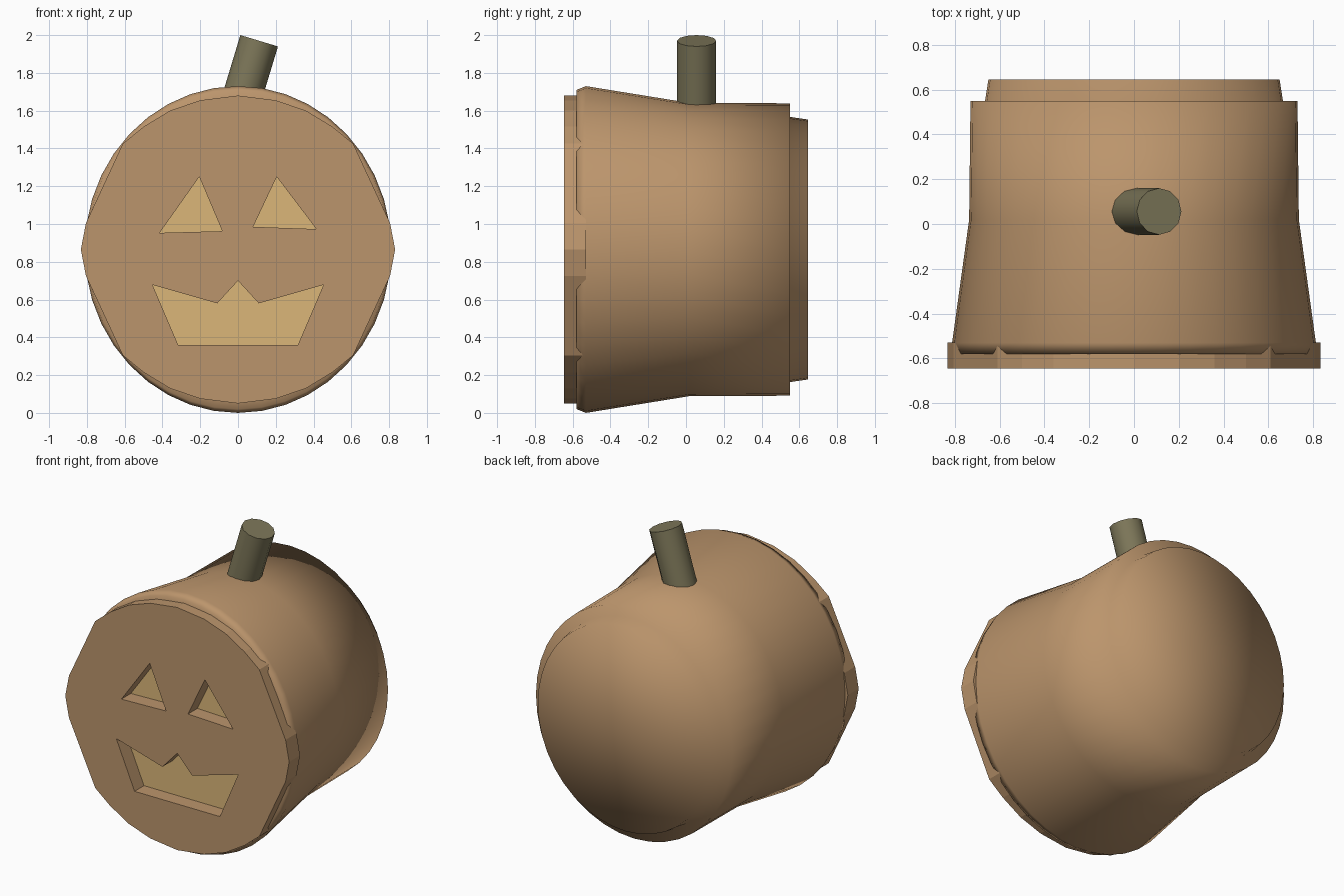
import bpy, bmesh, math
from mathutils import Vector

if "Cube" in bpy.data.objects:
    bpy.data.objects.remove(bpy.data.objects["Cube"])

ZC = 0.865  # height of the body axis


def material(name, rgb):
    m = bpy.data.materials.new(name)
    m.diffuse_color = (*rgb, 1)
    m.use_nodes = True
    m.node_tree.nodes["Principled BSDF"].inputs["Base Color"].default_value = m.diffuse_color
    return m


BROWN = material("pumpkin brown", (0.50, 0.30, 0.150))
TAN = material("carving tan", (0.71, 0.47, 0.190))
OLIVE = material("stem olive", (0.205, 0.184, 0.100))


def add_object(name, mesh, mat):
    ob = bpy.data.objects.new(name, mesh)
    bpy.context.collection.objects.link(ob)
    mesh.materials.clear()
    mesh.materials.append(mat)
    return ob


# Body: elliptical rings (half width, half height, y) lofted along y, fully smooth
rings = [(0.70, 0.74, -0.55), (0.80, 0.845, -0.58), (0.812, 0.865, -0.53),
         (0.736, 0.776, 0.02), (0.73, 0.774, 0.55), (0.665, 0.702, 0.55),
         (0.65, 0.688, 0.645)]
N = 40
bm = bmesh.new()
loops = [[bm.verts.new((a * math.sin(2 * math.pi * i / N), y,
                        ZC + b * math.cos(2 * math.pi * i / N))) for i in range(N)]
         for a, b, y in rings]
for l0, l1 in zip(loops, loops[1:]):
    for i in range(N):
        j = (i + 1) % N
        bm.faces.new((l0[i], l0[j], l1[j], l1[i]))
tip = bm.verts.new((0, 0.645, ZC))
for i in range(N):
    bm.faces.new((loops[-1][i], loops[-1][(i + 1) % N], tip))
bmesh.ops.recalc_face_normals(bm, faces=bm.faces)
if next(f for f in bm.faces if tip in f.verts).normal.y < 0:
    bmesh.ops.reverse_faces(bm, faces=bm.faces)
me = bpy.data.meshes.new("body")
bm.to_mesh(me)
bm.free()
me.shade_smooth()
add_object("body", me, BROWN)

# Face outlines in x, z
quarter = [(0.832, 0), (0.805, 0.14), (0.61, 0.56), (0.50, 0.65),
           (0.36, 0.735), (0.20, 0.79)]
upper = quarter + [(0, 0.815)] + [(-x, z) for x, z in reversed(quarter)]
outline = upper + [(x, -z) for x, z in reversed(upper[1:-1])]
outline = [(x, z + ZC) for x, z in outline]
eye_left = [(-0.415, 0.953), (-0.205, 1.25), (-0.083, 0.962)]
eye_right = [(0.08, 0.985), (0.205, 1.25), (0.415, 0.973)]
mouth = [(-0.453, 0.678), (-0.11, 0.58), (0, 0.70), (0.11, 0.58),
         (0.453, 0.678), (0.317, 0.36), (-0.317, 0.36)]

# Front plate: filled curve with the carvings as holes
cu = bpy.data.curves.new("front_plate", 'CURVE')
cu.dimensions = '2D'
cu.fill_mode = 'BOTH'
cu.extrude = 0.0575
for pts in (outline, eye_left, eye_right, mouth):
    sp = cu.splines.new('POLY')
    sp.points.add(len(pts) - 1)
    for p, (x, z) in zip(sp.points, pts):
        p.co = (x, z, 0, 1)
    sp.use_cyclic_u = True
tmp = bpy.data.objects.new("plate_curve", cu)
bpy.context.collection.objects.link(tmp)
bpy.context.view_layer.update()
dg = bpy.context.evaluated_depsgraph_get()
plate_mesh = bpy.data.meshes.new_from_object(tmp.evaluated_get(dg))
bpy.data.objects.remove(tmp)
bm = bmesh.new()
bm.from_mesh(plate_mesh)
bmesh.ops.remove_doubles(bm, verts=bm.verts, dist=0.0005)
for v in bm.verts:
    v.co = Vector((v.co.x, -0.5875 - v.co.z, v.co.y))
bmesh.ops.recalc_face_normals(bm, faces=bm.faces)
bm.to_mesh(plate_mesh)
bm.free()
plate_mesh.shade_flat()
add_object("front_plate", plate_mesh, BROWN)

# Lighter floors of the carvings
for name, pts in (("left_eye", eye_left), ("right_eye", eye_right), ("mouth", mouth)):
    bm = bmesh.new()
    f = bm.faces.new([bm.verts.new((x, -0.545, z)) for x, z in pts])
    f.normal_update()
    if f.normal.y > 0:
        f.normal_flip()
    me = bpy.data.meshes.new(name)
    bm.to_mesh(me)
    bm.free()
    add_object(name, me, TAN)

# Leaning stem
base, top = Vector((0.0, 0.056, 1.60)), Vector((0.112, 0.056, 1.97))
axis = top - base
bpy.ops.mesh.primitive_cylinder_add(
    vertices=12, radius=0.104, depth=axis.length, location=(base + top) / 2,
    rotation=(0, math.atan2(axis.x, axis.z), 0))
stem = bpy.context.object
stem.name = "stem"
stem.data.materials.append(OLIVE)
bpy.ops.object.shade_smooth_by_angle(angle=math.radians(40))
